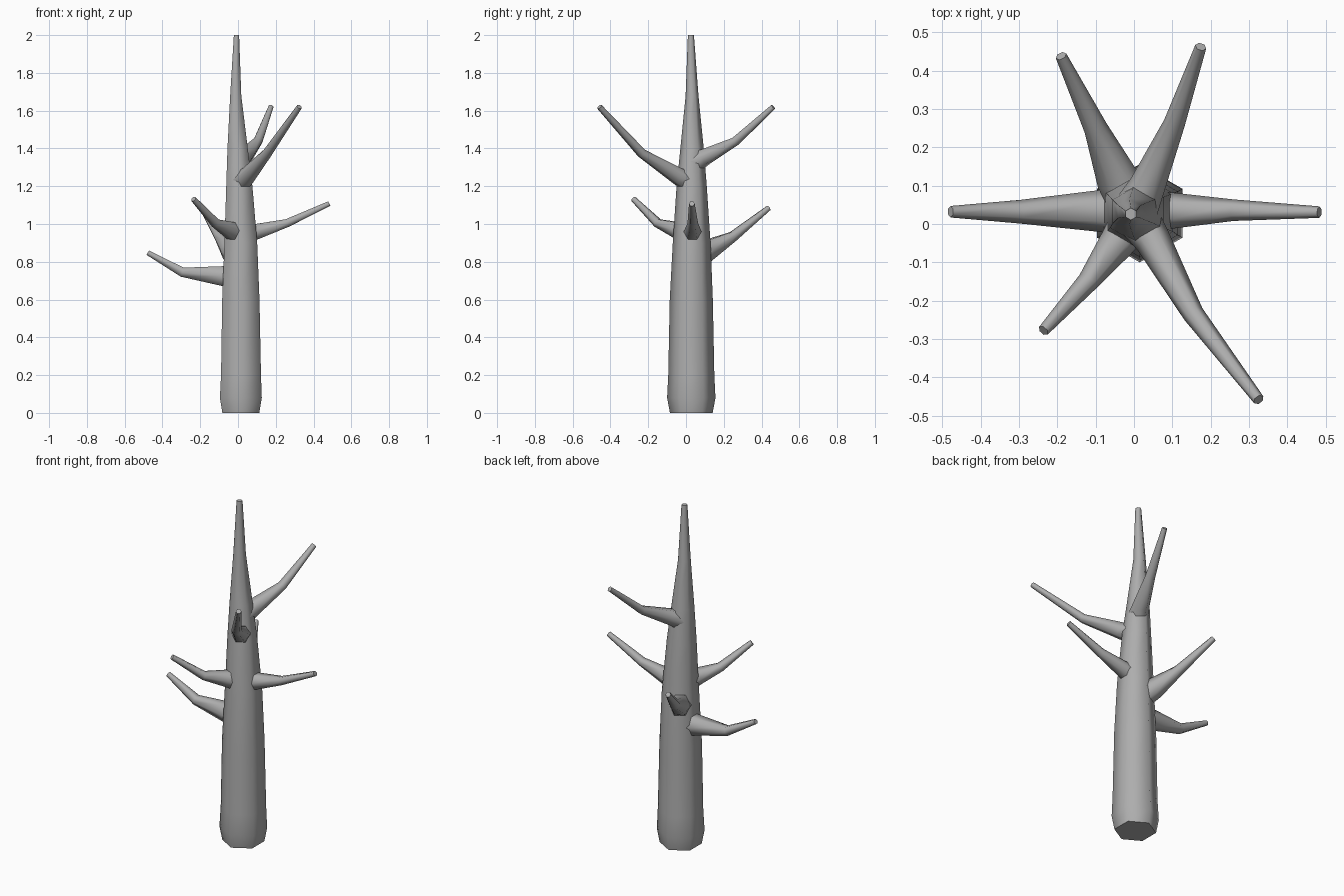
import bpy, bmesh, math
from mathutils import Vector

cube = bpy.data.objects.get("Cube")
if cube:
    bpy.data.objects.remove(cube)

bark = bpy.data.materials.new("grey_bark")
bark.use_nodes = True
colour = (0.42, 0.42, 0.42, 1)
bark.diffuse_color = colour
bark.node_tree.nodes["Principled BSDF"].inputs["Base Color"].default_value = colour

SIDES = 6


def loft(name, rings):
    """Skin a stack of six-sided rings and cap both ends."""
    bm = bmesh.new()
    loops = [[bm.verts.new(p) for p in ring] for ring in rings]
    for a, b in zip(loops, loops[1:]):
        for i in range(SIDES):
            j = (i + 1) % SIDES
            bm.faces.new((a[i], a[j], b[j], b[i]))
    bm.faces.new(loops[0][::-1])
    bm.faces.new(loops[-1])
    bmesh.ops.recalc_face_normals(bm, faces=bm.faces)
    mesh = bpy.data.meshes.new(name)
    bm.to_mesh(mesh)
    bm.free()
    mesh.materials.append(bark)
    obj = bpy.data.objects.new(name, mesh)
    bpy.context.collection.objects.link(obj)
    bpy.ops.object.select_all(action="DESELECT")
    obj.select_set(True)
    bpy.context.view_layer.objects.active = obj
    bpy.ops.object.shade_smooth_by_angle(angle=math.radians(65))


def hexagon(centre, u, v, ru, rv):
    angles = [math.tau * i / SIDES for i in range(SIDES)]
    return [centre + u * ru * math.cos(a) + v * rv * math.sin(a) for a in angles]


def branch(name, points, radii):
    """Tapered limb; each ring is square to the path, with a corner on each side."""
    pts = [Vector(p) for p in points]
    rings = []
    for i, (p, (wide, tall)) in enumerate(zip(pts, radii)):
        along = (pts[min(i + 1, len(pts) - 1)] - pts[max(i - 1, 0)]).normalized()
        side = along.cross(Vector((0, 0, 1))).normalized()
        rings.append(hexagon(p, side, side.cross(along), wide, tall))
    loft(name, rings)


# Trunk: x, y, z, radius, corners facing front and back
trunk = [(.015, .028, 0, .113), (.015, .028, .08, .128), (.016, .028, .2, .122),
         (.015, .028, .6, .114), (.015, .03, .9, .1), (.007, .03, 1.2, .08),
         (-.002, .032, 1.4, .062), (-.012, .032, 1.68, .034), (-.008, .026, 2, .016)]
loft("trunk", [hexagon(Vector((x, y, z)), Vector((0, 1, 0)), Vector((-1, 0, 0)), r, r)
               for x, y, z, r in trunk])

# Branches: root inside the trunk, collar, elbow, tip
taper = [(.07, .075), (.055, .06), (.031, .029), (.015, .015)]
slim = [(.06, .065), (.047, .047), (.028, .025), (.015, .015)]
branch("low_right_branch",
       [(.01, .03, .71), (-.085, .034, .725), (-.295, .032, .745), (-.478, .032, .848)], taper)
branch("back_right_branch",
       [(.01, .04, .82), (-.045, .12, .865), (-.1, .25, .935), (-.19, .438, 1.085)], taper)
branch("left_branch",
       [(.01, .03, .955), (.1, .035, .96), (.26, .036, 1.005), (.483, .031, 1.108)], slim)
branch("front_right_branch",
       [(.01, .03, .94), (-.045, -.05, .97), (-.12, -.15, 1.005), (-.236, -.278, 1.132)], slim)
branch("front_left_branch",
       [(0, .03, 1.22), (.05, -.045, 1.255), (.155, -.235, 1.375), (.325, -.458, 1.62)], slim)
branch("back_left_branch",
       [(0, .03, 1.32), (.035, .1, 1.355), (.105, .262, 1.438), (.174, .462, 1.62)], slim)
